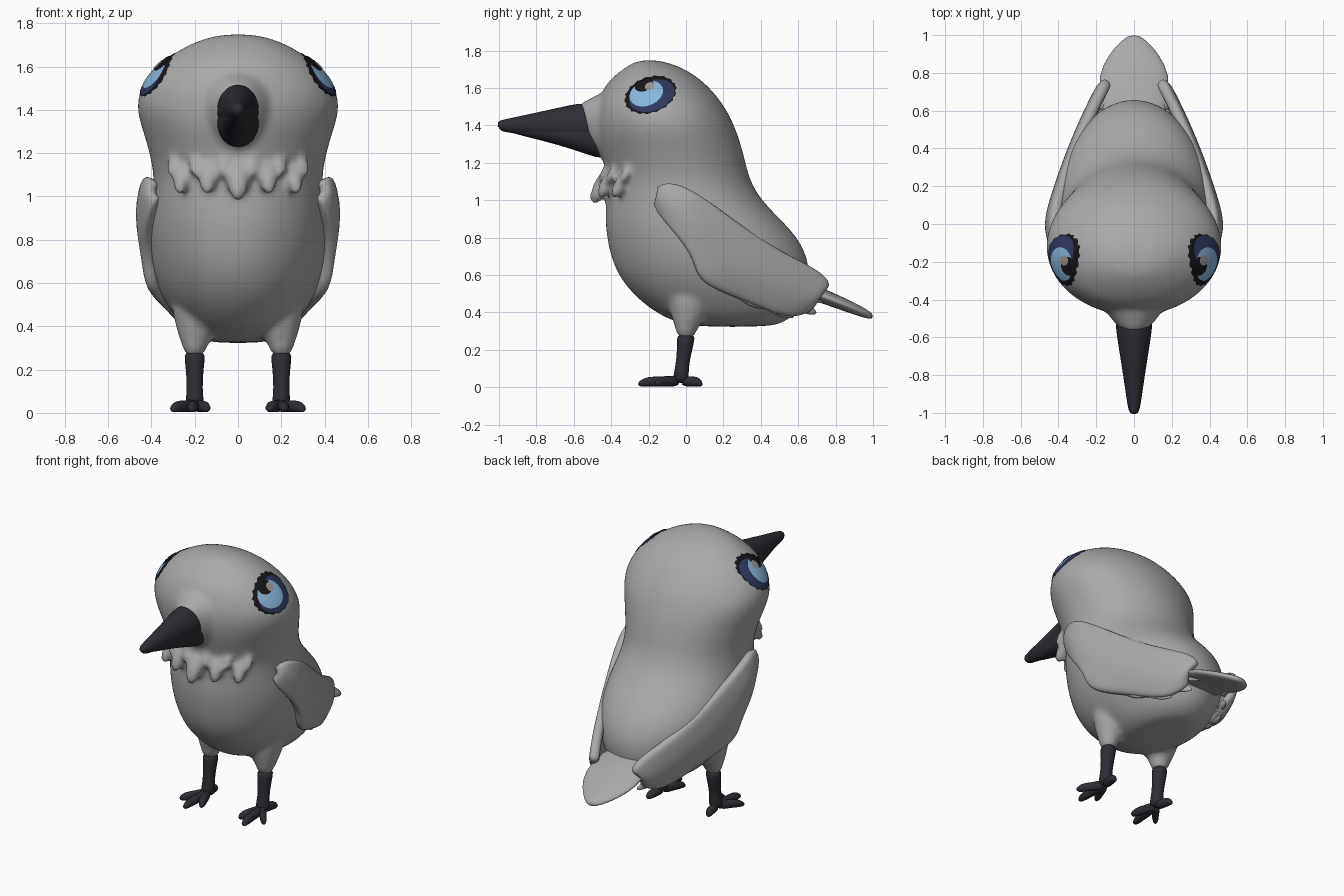
import bpy
import bmesh
from math import sin, cos, pi, sqrt, radians
from mathutils import Vector
from mathutils.bvhtree import BVHTree

default_cube = bpy.data.objects.get("Cube")
if default_cube:
    bpy.data.objects.remove(default_cube, do_unlink=True)


def material(name, red, green, blue):
    mat = bpy.data.materials.new(name)
    mat.use_nodes = True
    color = (red, green, blue, 1)
    mat.diffuse_color = color
    shader = next(n for n in mat.node_tree.nodes if n.type == 'BSDF_PRINCIPLED')
    shader.inputs["Base Color"].default_value = color
    shader.inputs["Roughness"].default_value = 0.7
    return mat


plumage = material("grey plumage", 0.40, 0.40, 0.40)
horn = material("dark horn", 0.028, 0.026, 0.034)
lash_black = material("lash black", 0.008, 0.008, 0.01)
navy = material("navy", 0.03, 0.04, 0.11)
sky_blue = material("sky blue", 0.25, 0.47, 0.70)
glint_grey = material("glint grey", 0.35, 0.31, 0.29)


def loft(bm, rings, segments=16):
    """Closed skin through ellipses given as (centre, half axis, half axis)."""
    loops = []
    for centre, u, v in rings:
        angles = [2 * pi * i / segments for i in range(segments)]
        loops.append([bm.verts.new(Vector(centre) + Vector(u) * cos(a) + Vector(v) * sin(a))
                      for a in angles])
    for low, high in zip(loops, loops[1:]):
        for i in range(segments):
            j = (i + 1) % segments
            bm.faces.new((low[i], low[j], high[j], high[i]))
    bm.faces.new(loops[0][::-1])
    bm.faces.new(loops[-1])


def upright(x, y, z, rx, ry):
    return (x, y, z), (rx, 0, 0), (0, ry, 0)


def facing(x, y, z, rx, rz, lean=0.0):
    """Ring across the y axis, leaning forward at the top."""
    return (x, y - lean * (z - 1.37), z), (rx, 0, 0), (0, -lean * rz, rz)


def finish(name, bm, mat, subdivide=0):
    bmesh.ops.recalc_face_normals(bm, faces=bm.faces)
    mesh = bpy.data.meshes.new(name)
    bm.to_mesh(mesh)
    bm.free()
    mesh.materials.append(mat)
    mesh.shade_smooth()
    obj = bpy.data.objects.new(name, mesh)
    bpy.context.collection.objects.link(obj)
    if subdivide:
        obj.modifiers.new("round", 'SUBSURF').levels = subdivide
        obj.modifiers["round"].render_levels = subdivide
    return obj


# Body and head: height, front edge, back edge, half width
sections = [
    (0.322, 0.04, 0.46, 0.13), (0.35, -0.06, 0.53, 0.20), (0.40, -0.17, 0.60, 0.26),
    (0.50, -0.29, 0.65, 0.335), (0.60, -0.365, 0.665, 0.38), (0.70, -0.405, 0.65, 0.405),
    (0.80, -0.425, 0.60, 0.415), (0.90, -0.435, 0.505, 0.41), (1.00, -0.43, 0.405, 0.395),
    (1.10, -0.42, 0.345, 0.39), (1.20, -0.44, 0.32, 0.41), (1.30, -0.475, 0.295, 0.44),
    (1.40, -0.49, 0.26, 0.473), (1.50, -0.48, 0.21, 0.457), (1.60, -0.445, 0.13, 0.38),
    (1.66, -0.39, 0.06, 0.30), (1.715, -0.32, -0.03, 0.20), (1.75, -0.25, -0.15, 0.08),
]
bm = bmesh.new()
loft(bm, [upright(0, (front + back) / 2, z, width, (back - front) / 2)
          for z, front, back, width in sections], 32)

# Face swelling toward the beak
LEAN = 0.33
loft(bm, [facing(0, y, 1.375, rx, rz, LEAN) for y, rx, rz in
          [(-0.22, 0.32, 0.26), (-0.36, 0.235, 0.215), (-0.45, 0.155, 0.175),
           (-0.51, 0.108, 0.15), (-0.54, 0.085, 0.125)]])

# Thighs
for side in (-1, 1):
    loft(bm, [upright(side * x, y, z, r, r) for x, y, z, r in
              [(0.2, 0, 0.26, 0.045), (0.2, 0, 0.30, 0.055), (0.195, 0.01, 0.35, 0.08),
               (0.18, 0.02, 0.42, 0.115), (0.175, 0.03, 0.55, 0.15)]])


# Chest ruff of drooping tufts
def tuft(x, z, size):
    skin = -0.04 - 0.38 * sqrt(1 - (x / 0.4) ** 2)
    steps = [(0.09, 0.025, 0.03), (0.03, 0.055, 0.0), (-0.04, 0.05, -0.035), (-0.10, 0.02, -0.065)]
    loft(bm, [upright(x * (1 - out), skin + out * size, z + rise * size, r * size, r * size)
              for rise, r, out in steps], 10)


tuft(0, 1.09, 1.15)
for side in (-1, 1):
    tuft(side * 0.135, 1.10, 0.95)
    tuft(side * 0.255, 1.09, 0.85)
    for x in (0.065, 0.19, 0.29):
        tuft(side * x, 1.155, 0.65)

# Fuse the plumage into one skin
body = finish("body", bm, plumage, 2)
fuse = body.modifiers.new("fuse", 'REMESH')
fuse.mode = 'VOXEL'
fuse.voxel_size = 0.017
fuse.use_smooth_shade = True
relax = body.modifiers.new("relax", 'SMOOTH')
relax.factor = 0.5
relax.iterations = 6
bpy.context.view_layer.update()
graph = bpy.context.evaluated_depsgraph_get()
fused = bpy.data.meshes.new_from_object(body.evaluated_get(graph))
body.modifiers.clear()
body.data = fused
if not fused.materials:
    fused.materials.append(plumage)
fused.shade_smooth()
skin_tree = BVHTree.FromPolygons([v.co for v in fused.vertices],
                                 [p.vertices for p in fused.polygons])

# Beak
upper = [(-0.44, 1.40, 0.102, 0.125), (-0.53, 1.40, 0.10, 0.12), (-0.62, 1.395, 0.087, 0.106),
         (-0.80, 1.398, 0.057, 0.065), (-0.95, 1.397, 0.036, 0.036), (-1.0, 1.395, 0.024, 0.026)]
lower = [(-0.44, 1.335, 0.102, 0.12), (-0.53, 1.335, 0.10, 0.112), (-0.62, 1.345, 0.084, 0.08),
         (-0.80, 1.368, 0.05, 0.045), (-0.95, 1.376, 0.022, 0.017)]
for name, rings in (("upper_beak", upper), ("lower_beak", lower)):
    bm = bmesh.new()
    loft(bm, [facing(0, y, z, rx, rz, LEAN) for y, z, rx, rz in rings])
    finish(name, bm, horn, 1)

# Tail
bm = bmesh.new()
loft(bm, [facing(0, y, z, rx, rz) for y, z, rx, rz in
          [(0.45, 0.55, 0.15, 0.05), (0.65, 0.52, 0.185, 0.045), (0.79, 0.465, 0.195, 0.04),
           (0.90, 0.42, 0.135, 0.033), (0.97, 0.39, 0.07, 0.025), (1.0, 0.378, 0.025, 0.014)]])
finish("tail", bm, plumage, 1)


# Wings: stations from shoulder to tip, upper edge then lower edge
def wing_x(y, drop):
    """Distance from the centre line; the trailing part tucks in toward its lower edge."""
    spread = 0.45 - (0.22 * y + 0.22 * y * y if y > 0 else 2.5 * y * y)
    return spread - 0.045 * drop * drop * min(1, max(0, y) * 4)


stations = [
    ((-0.15, 1.06), (-0.165, 0.99)), ((-0.09, 1.10), (-0.12, 0.90)),
    ((0.03, 1.06), (-0.03, 0.79)), ((0.20, 0.935), (0.045, 0.67)),
    ((0.36, 0.82), (0.06, 0.56)), ((0.50, 0.73), (0.25, 0.485)),
    ((0.64, 0.66), (0.42, 0.415)), ((0.74, 0.60), (0.56, 0.365)),
    ((0.765, 0.54), (0.68, 0.43)),
]
for side, label in ((1, "left"), (-1, "right")):
    bm = bmesh.new()
    columns = []
    for top, bottom in stations:
        column = []
        for k in range(7):
            y, z = Vector(top).lerp(Vector(bottom), k / 6)
            x = wing_x(y, k / 6) - 0.022 + 0.025 * sin(pi * k / 6)
            column.append(bm.verts.new((side * x, y, z)))
        columns.append(column)
    for a, b in zip(columns, columns[1:]):
        for k in range(6):
            bm.faces.new((a[k], a[k + 1], b[k + 1], b[k]))
    wing = finish(label + "_wing", bm, plumage)
    shell = wing.modifiers.new("thickness", 'SOLIDIFY')
    shell.thickness = 0.062
    shell.offset = 0
    rounding = wing.modifiers.new("round", 'SUBSURF')
    rounding.levels = rounding.render_levels = 2

    # Loose feather tips along the trailing edge
    bm = bmesh.new()
    for y, z in ((0.36, 0.46), (0.50, 0.41), (0.62, 0.43), (0.68, 0.49)):
        loft(bm, [facing(side * (wing_x(y + d, 1) - 0.015), y + d, z - 0.4 * d, r * 0.6, r)
                  for d, r in ((-0.08, 0.02), (-0.02, 0.04), (0.04, 0.03), (0.08, 0.01))], 8)
    finish(label + "_wing_feather_tips", bm, plumage, 1)

    # Leg and foot
    bm = bmesh.new()
    loft(bm, [upright(side * x, y, z, r, r) for x, y, z, r in
              [(0.2, 0, 0.285, 0.052), (0.2, -0.002, 0.24, 0.046), (0.2, -0.015, 0.15, 0.037),
               (0.2, -0.025, 0.08, 0.038), (0.2, -0.03, 0.02, 0.05)]])
    for x, y in ((0.14, -0.19), (0.215, -0.26), (0.305, -0.17), (0.22, 0.09)):
        start, end = Vector((0.2, -0.03)), Vector((x, y))
        rings = []
        for t, z, r in ((0, 0.035, 0.034), (0.45, 0.03, 0.027), (0.75, 0.031, 0.03), (1, 0.016, 0.015)):
            px, py = start.lerp(end, t)
            rings.append(facing(side * px, py, z, r, r))
        loft(bm, rings, 10)
    finish(label + "_leg", bm, horn, 1)

    # Eye: thin layers laid on the head
    def eye_layer(name, y, z, length, height, lift, mat, fringe=0.0):
        bm = bmesh.new()
        tilt, count, rows = radians(20), 48, 7
        loops = []
        for row in range(rows + 1):
            loop = []
            for i in range(count):
                a = 2 * pi * i / count
                scale = row / rows
                if row == rows:
                    scale += fringe * sin(i * 2.3)
                p, q = length * scale * cos(a), height * scale * sin(a)
                spot = Vector((side * 2, y + p * cos(tilt) - q * sin(tilt),
                               z + p * sin(tilt) + q * cos(tilt)))
                hit, normal, _, _ = skin_tree.ray_cast(spot, Vector((-side, 0, 0)))
                loop.append(bm.verts.new(hit + normal * lift))
                if row == 0:
                    break
            loops.append(loop)
        for inner, outer in zip(loops, loops[1:]):
            for i in range(count):
                j = (i + 1) % count
                if len(inner) == 1:
                    bm.faces.new((inner[0], outer[i], outer[j]))
                else:
                    bm.faces.new((inner[i], outer[i], outer[j], inner[j]))
        layer = finish(label + name, bm, mat)
        if layer.data.polygons[0].normal.x * side < 0:
            layer.data.flip_normals()

    eye_layer("_eye_rim", -0.19, 1.562, 0.14, 0.094, 0.003, lash_black, 0.04)
    eye_layer("_eye_ring", -0.182, 1.556, 0.124, 0.08, 0.005, navy)
    eye_layer("_iris", -0.211, 1.566, 0.09, 0.064, 0.007, sky_blue)
    eye_layer("_pupil", -0.222, 1.609, 0.05, 0.031, 0.009, lash_black)
    eye_layer("_glint", -0.192, 1.602, 0.026, 0.02, 0.011, glint_grey)
